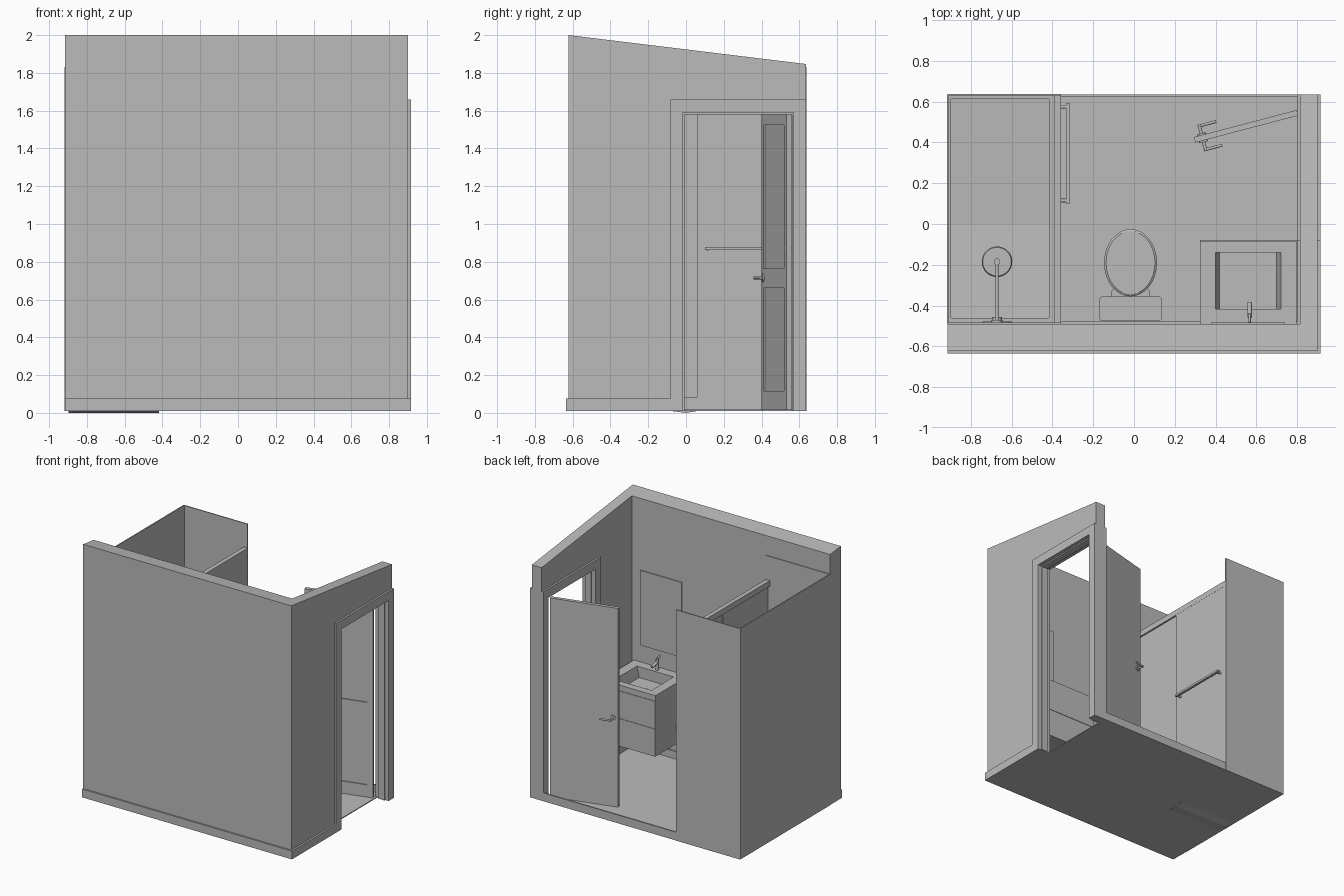
import bpy, bmesh, math
from mathutils import Matrix, Vector

cube = bpy.data.objects.get("Cube")
if cube:
    bpy.data.objects.remove(cube)

GREY = bpy.data.materials.new("light_grey")
GREY.use_nodes = True
GREY.diffuse_color = (0.5, 0.5, 0.5, 1)
GREY.node_tree.nodes["Principled BSDF"].inputs["Base Color"].default_value = (0.5, 0.5, 0.5, 1)


def finish(name, bm, matrix=None, smooth=False):
    bmesh.ops.recalc_face_normals(bm, faces=bm.faces)
    mesh = bpy.data.meshes.new(name)
    bm.to_mesh(mesh)
    bm.free()
    mesh.materials.append(GREY)
    ob = bpy.data.objects.new(name, mesh)
    bpy.context.collection.objects.link(ob)
    if matrix:
        ob.matrix_world = matrix
    if smooth:
        bpy.ops.object.select_all(action='DESELECT')
        ob.select_set(True)
        bpy.context.view_layer.objects.active = ob
        bpy.ops.object.shade_smooth_by_angle(angle=math.radians(35))
    return ob


def box(name, x, y, z, matrix=None, bevel=0):
    bm = bmesh.new()
    bmesh.ops.create_cube(bm, size=1)
    for v in bm.verts:
        v.co = [r[0] + (c + 0.5) * (r[1] - r[0]) for c, r in zip(v.co, (x, y, z))]
    if bevel:
        edges = [e for e in bm.edges if abs(e.verts[0].co.z - e.verts[1].co.z) > 0.01]
        bmesh.ops.bevel(bm, geom=edges, offset=bevel, segments=4, affect='EDGES', profile=0.5)
    return finish(name, bm, matrix, bool(bevel))


def extrude_x(name, profile, x0, x1):
    """Closed (y, z) profile extruded along x."""
    bm = bmesh.new()
    face = bm.faces.new([bm.verts.new((x0, y, z)) for y, z in profile])
    out = bmesh.ops.extrude_face_region(bm, geom=[face])["geom"]
    moved = [g for g in out if isinstance(g, bmesh.types.BMVert)]
    bmesh.ops.translate(bm, verts=moved, vec=(x1 - x0, 0, 0))
    return finish(name, bm)


def rod(name, a, b, r, r2=None, matrix=None, sides=20):
    a, b = Vector(a), Vector(b)
    d = b - a
    bm = bmesh.new()
    m = Matrix.Translation((a + b) / 2) @ d.to_track_quat('Z', 'Y').to_matrix().to_4x4()
    bmesh.ops.create_cone(bm, cap_ends=True, segments=sides, radius1=r,
                          radius2=r if r2 is None else r2, depth=d.length, matrix=m)
    return finish(name, bm, matrix, True)


def loft(name, rings, sides=32):
    """Stacked ellipses (z, centre x, centre y, radius x, radius y)."""
    bm = bmesh.new()
    loops = []
    for z, cx, cy, rx, ry in rings:
        angles = [2 * math.pi * i / sides for i in range(sides)]
        loops.append([bm.verts.new((cx + rx * math.cos(t), cy + ry * math.sin(t), z)) for t in angles])
    for low, high in zip(loops, loops[1:]):
        for i in range(sides):
            j = (i + 1) % sides
            bm.faces.new((low[i], low[j], high[j], high[i]))
    bm.faces.new(loops[0])
    bm.faces.new(loops[-1])
    return finish(name, bm, smooth=True)


# Room bounds: outer and inner wall faces, floor, back edge
L, R, RI = -0.915, 0.90, 0.815
F, FI, B = -0.622, -0.49, 0.635
G, SKIRT = 0.01, 0.075
D0, D1, DTOP = -0.018, 0.57, 1.59        # doorway
SX = -0.357                              # shower partition


def top(y):
    return 2 - 0.153 * (y - F) / (B - F)


# Walls with sloping tops, and the floor
extrude_x("front_wall", [(F, G), (FI, G), (FI, top(FI)), (F, 2)], L, R)
extrude_x("right_wall", [(FI, G), (D0, G), (D0, DTOP), (D1, DTOP), (D1, G), (B, G),
                         (B, top(B)), (FI, top(FI))], RI, R)
box("floor", (L, RI), (FI, B), (G, 0.017))

# Skirting outside, inside and along the open back edge
box("front_skirting", (L, 0.915), (-0.635, F), (G, SKIRT))
box("right_skirting", (R, 0.915), (F, -0.083), (G, SKIRT))
box("inner_front_skirting", (SX, RI), (FI, FI + 0.012), (G, SKIRT))
box("inner_right_skirting", (0.803, RI), (FI, -0.083), (G, SKIRT))
box("back_skirting", (SX, RI), (B - 0.012, B), (G, SKIRT))

# Door casing on both wall faces, and the stop inside the opening
for side, x in (("outer", (R, 0.915)), ("inner", (0.80, RI))):
    extrude_x(side + "_door_casing", [(-0.083, G), (D0, G), (D0, DTOP), (D1, DTOP), (D1, G),
                                      (B, G), (B, 1.66), (-0.083, 1.66)], *x)
s = 0.01
extrude_x("door_stop", [(D0, G), (D0 + s, G), (D0 + s, DTOP - s), (D1 - s, DTOP - s),
                        (D1 - s, G), (D1, G), (D1, DTOP), (D0, DTOP)], 0.835, 0.885)

# Open door: plain outer face, two recessed panels on the inner face
door = Matrix.Translation((0.80, 0.545, 0)) @ Matrix.Rotation(math.pi + 0.257, 4, 'Z')
W, Z0, Z1 = 0.52, 0.018, 1.585
box("door_leaf", (0, W), (-0.014, 0.007), (Z0, Z1), door)
for i, x in enumerate(((0, 0.045), (W - 0.045, W))):
    box(f"door_stile_{i}", x, (0.007, 0.014), (Z0, Z1), door)
for i, z in enumerate(((Z0, 0.115), (0.66, 0.765), (1.525, Z1))):
    box(f"door_rail_{i}", (0.045, W - 0.045), (0.007, 0.014), z, door)
for side, k in (("inner", 1), ("outer", -1)):
    x = W - 0.04
    rod(side + "_handle_rose", (x, k * 0.014, 0.715), (x, k * 0.022, 0.715), 0.022, matrix=door)
    rod(side + "_handle_post", (x, k * 0.014, 0.715), (x, k * 0.066, 0.715), 0.008, matrix=door)
    rod(side + "_handle_lever", (x + 0.006, k * 0.06, 0.715), (x - 0.085, k * 0.06, 0.715), 0.007, matrix=door)

# Shower lining on three sides
T = 0.006
box("shower_left_panel", (L - 0.003, L + T), (FI, B), (G, 1.83))
box("shower_back_panel", (L, SX), (B - T, B + 0.002), (G, 1.83))
box("shower_front_panel", (L, SX), (FI, FI + T), (G, 1.83))

# Shower tray: rim, base falling to the middle, shallow sump below
IX0, IX1, IY0, IY1 = -0.897, -0.417, -0.462, 0.612
RIM = 0.083
box("tray_left_rim", (L, IX0), (FI, B), (G, RIM))
box("tray_right_rim", (IX1, SX), (FI, B), (G, RIM))
box("tray_front_rim", (IX0, IX1), (FI, IY0), (G, RIM))
box("tray_back_rim", (IX0, IX1), (IY1, B), (G, RIM))
extrude_x("tray_base", [(IY0, G), (IY1, G), (IY1, 0.055), (0, 0.03), (IY0, 0.055)], IX0, IX1)
extrude_x("tray_sump", [(-0.08, G), (0, 0), (0.06, G)], IX0, IX1)

# Shower partition: fixed pane, sliding pane, top rail, towel bar
box("fixed_pane", (-0.378, -0.370), (FI, 0.08), (RIM, 1.60))
box("sliding_pane", (-0.366, -0.358), (0.06, B - T), (RIM, 1.60))
box("shower_top_rail", (-0.392, SX), (FI, B - T), (1.595, 1.64))
box("towel_bar", (-0.333, -0.315), (0.1, 0.59), (0.862, 0.878))
for i, y in enumerate((0.115, 0.575)):
    rod(f"towel_bar_post_{i}", (-0.36, y, 0.868), (-0.324, y, 0.868), 0.009)

# Shower head on its arm, with valve
hx, hy, hz = -0.672, -0.185, 1.5
rod("shower_arm", (hx, FI, hz + 0.05), (hx, hy, hz + 0.05), 0.008)
rod("shower_drop", (hx, hy, hz + 0.058), (hx, hy, hz), 0.016)
rod("shower_head", (hx, hy, hz), (hx, hy, hz + 0.012), 0.075, 0.07, sides=32)
rod("shower_arm_rose", (hx, FI, hz + 0.05), (hx, FI + 0.02, hz + 0.05), 0.026)
rod("valve_plate", (hx, FI, 0.85), (hx, FI + 0.012, 0.85), 0.072, sides=32)
rod("valve_knob", (hx, FI, 0.85), (hx, FI + 0.035, 0.85), 0.024)

# Toilet
tx, ty = -0.017, -0.19
loft("toilet_bowl", [(0.017, tx, -0.25, 0.08, 0.12), (0.12, tx, -0.25, 0.075, 0.115),
                     (0.22, tx, -0.22, 0.1, 0.14), (0.31, tx, ty, 0.122, 0.158),
                     (0.34, tx, ty, 0.125, 0.16)])
loft("toilet_seat", [(0.34, tx, ty, 0.127, 0.163), (0.365, tx, ty, 0.13, 0.165),
                     (0.372, tx, ty, 0.12, 0.155)])
box("toilet_back", (tx - 0.095, tx + 0.095), (-0.47, -0.31), (0.017, 0.33), bevel=0.03)
box("toilet_tank", (-0.165, 0.132), (-0.475, -0.36), (0.33, 0.63), bevel=0.015)
box("toilet_tank_lid", (-0.17, 0.137), (-0.477, -0.355), (0.63, 0.655), bevel=0.018)

# Wall-hung vanity with an open basin sunk into its top
VX, VY, VZ = (0.324, 0.797), (FI, -0.083), (0.215, 0.695)
bm = bmesh.new()
bmesh.ops.create_cube(bm, size=1)
for v in bm.verts:
    v.co = [r[0] + (c + 0.5) * (r[1] - r[0]) for c, r in zip(v.co, (VX, VY, VZ))]
bm.normal_update()
lid = max(bm.faces, key=lambda f: f.normal.z)
bmesh.ops.inset_region(bm, faces=[lid], thickness=0.05)
for v in lid.verts:
    v.co.x = 0.40 if v.co.x < 0.56 else 0.72
    v.co.y = -0.417 if v.co.y < -0.28 else -0.14
sunk = bmesh.ops.extrude_discrete_faces(bm, faces=[lid])["faces"][0]
for v in sunk.verts:
    v.co.z -= 0.085
    v.co.x = 0.42 if v.co.x < 0.56 else 0.70
finish("vanity", bm)
for i, z in enumerate(((0.215, 0.432), (0.438, 0.65))):
    box(f"vanity_drawer_{i}", VX, (VY[1], VY[1] + 0.004), z)
rod("basin_drain", (0.56, -0.28, 0.61), (0.56, -0.28, 0.614), 0.018)

# Tap and mirror
rod("tap_body", (0.567, -0.45, 0.695), (0.567, -0.45, 0.78), 0.013)
rod("tap_spout", (0.567, -0.45, 0.755), (0.567, -0.385, 0.74), 0.011)
rod("tap_lever", (0.567, -0.445, 0.782), (0.567, -0.482, 0.792), 0.006)
box("mirror", (0.378, 0.74), (FI, FI + 0.008), (0.83, 1.42))
